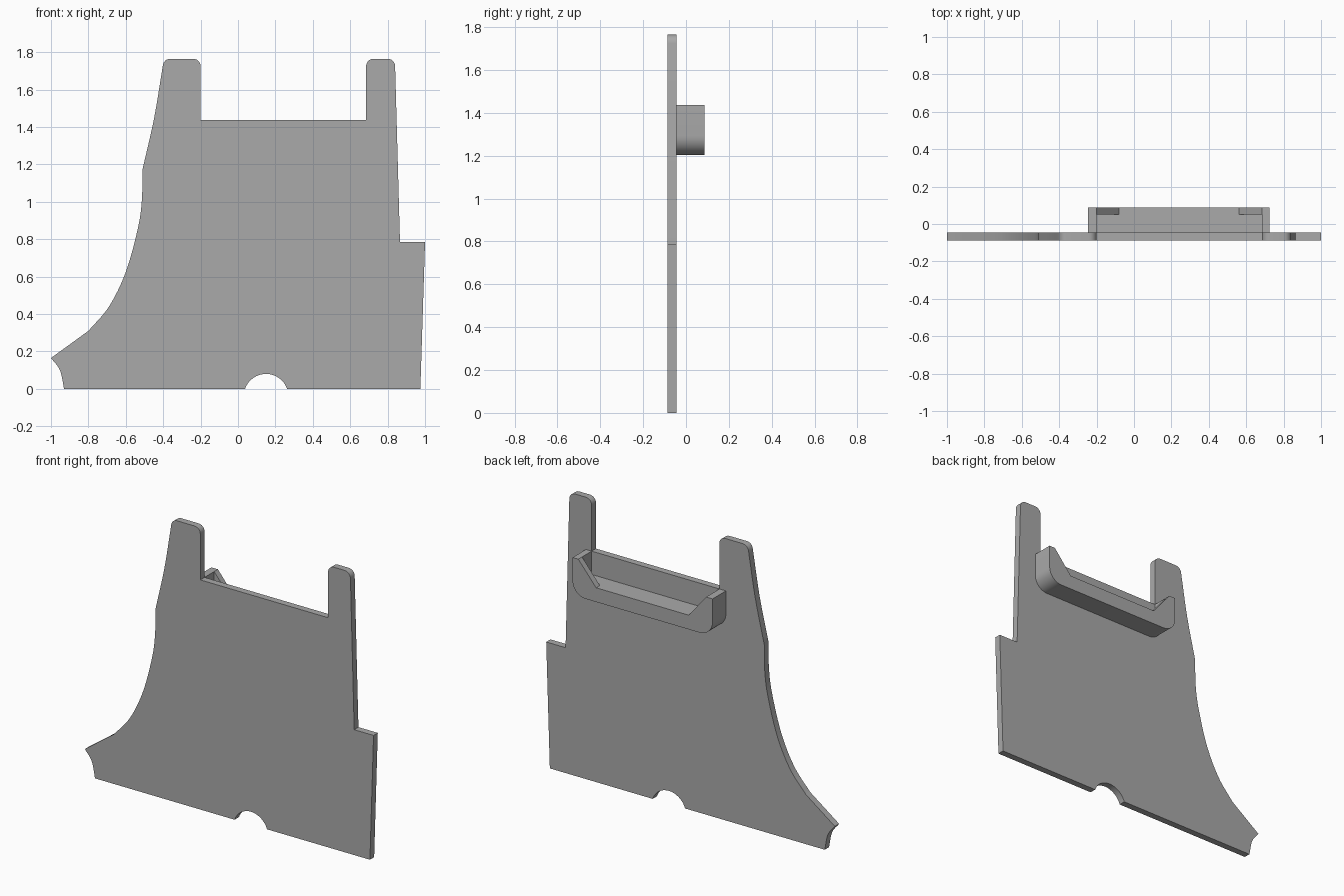
import bpy
import bmesh
from math import radians, sin, cos
from mathutils import Vector

cube = bpy.data.objects.get("Cube")
if cube:
    bpy.data.objects.remove(cube, do_unlink=True)

grey = bpy.data.materials.new("plain grey")
grey.use_nodes = True
colour = (0.4, 0.4, 0.4, 1)
grey.diffuse_color = colour
grey.node_tree.nodes["Principled BSDF"].inputs["Base Color"].default_value = colour


def arc(cx, cz, r, start, end, steps=10):
    """Points on a circle in the front plane, angles in degrees."""
    angles = [radians(start + (end - start) * i / steps) for i in range(steps + 1)]
    return [(cx + r * cos(a), cz + r * sin(a)) for a in angles]


def smooth_path(points, steps=6):
    """Catmull-Rom curve through the points."""
    p = [Vector(q) for q in points]
    p = [2 * p[0] - p[1]] + p + [2 * p[-1] - p[-2]]
    out = []
    for a, b, c, d in zip(p, p[1:], p[2:], p[3:]):
        for i in range(steps):
            t = i / steps
            q = 0.5 * (2 * b + (c - a) * t + (2 * a - 5 * b + 4 * c - d) * t ** 2
                       + (3 * b - a - 3 * c + d) * t ** 3)
            out.append(tuple(q))
    return out + [tuple(p[-2])]


def extrude(name, profile, y0, y1):
    """Solid made by pushing an x-z outline from y0 to y1."""
    bm = bmesh.new()
    face = bm.faces.new([bm.verts.new((x, y0, z)) for x, z in profile])
    result = bmesh.ops.extrude_face_region(bm, geom=[face])
    moved = [v for v in result["geom"] if isinstance(v, bmesh.types.BMVert)]
    bmesh.ops.translate(bm, verts=moved, vec=(0, y1 - y0, 0))
    bmesh.ops.recalc_face_normals(bm, faces=bm.faces)
    mesh = bpy.data.meshes.new(name)
    bm.to_mesh(mesh)
    bm.free()
    mesh.materials.append(grey)
    obj = bpy.data.objects.new(name, mesh)
    bpy.context.collection.objects.link(obj)
    bpy.ops.object.select_all(action='DESELECT')
    obj.select_set(True)
    bpy.context.view_layer.objects.active = obj
    bpy.ops.object.shade_smooth_by_angle(angle=radians(25))
    return obj


FRONT, JOIN, BACK = -0.087, -0.045, 0.087
TOP, DECK, STEP, R = 1.765, 1.438, 0.785, 0.04

# Main plate, outlined anticlockwise from the lower left
outline = [(-0.93, 0)]
outline += arc(0.15, -0.039, 0.119, 161, 19, 16)             # bottom notch
outline += [(0.975, 0), (1.0, STEP), (0.866, STEP)]          # side step
outline += arc(0.84 - R, TOP - R, R, 0, 90, 6)               # left tab
outline += arc(0.685 + R, TOP - R, R, 90, 180, 6)
outline += [(0.685, DECK), (-0.2, DECK)]
outline += arc(-0.2 - R, TOP - R, R, 0, 90, 6)               # right tab
outline += arc(-0.402 + R, TOP - R, R, 90, 172, 6)
outline += smooth_path([(-0.408, 1.69), (-0.45, 1.44), (-0.511, 1.172)])
outline += smooth_path([(-0.511, 1.17), (-0.514, 1.01), (-0.535, 0.86), (-0.6, 0.625),
                        (-0.69, 0.44), (-0.8, 0.31)])
outline += smooth_path([(-1.0, 0.165), (-0.952, 0.1), (-0.93, 0)])[:-1]
extrude("main_plate", outline, FRONT, JOIN)

# Rear tray: rounded underside, open top
LEFT, RIGHT, BASE, FLOOR, CORNER = 0.725, -0.245, 1.203, 1.292, 0.09
shell = [(RIGHT, DECK)]
shell += arc(RIGHT + CORNER, BASE + CORNER, CORNER, 180, 270)
shell += arc(LEFT - CORNER, BASE + CORNER, CORNER, 270, 360)
shell += [(LEFT, DECK), (0.685, DECK)]
extrude("tray_body", shell + [(0.685, FLOOR), (-0.2, FLOOR), (-0.2, DECK)], JOIN, 0.05)

# Back rim of the tray with sloping shoulders
extrude("tray_back_rim", shell + [(0.562, FLOOR), (-0.08, FLOOR), (-0.2, DECK)], 0.05, BACK)
